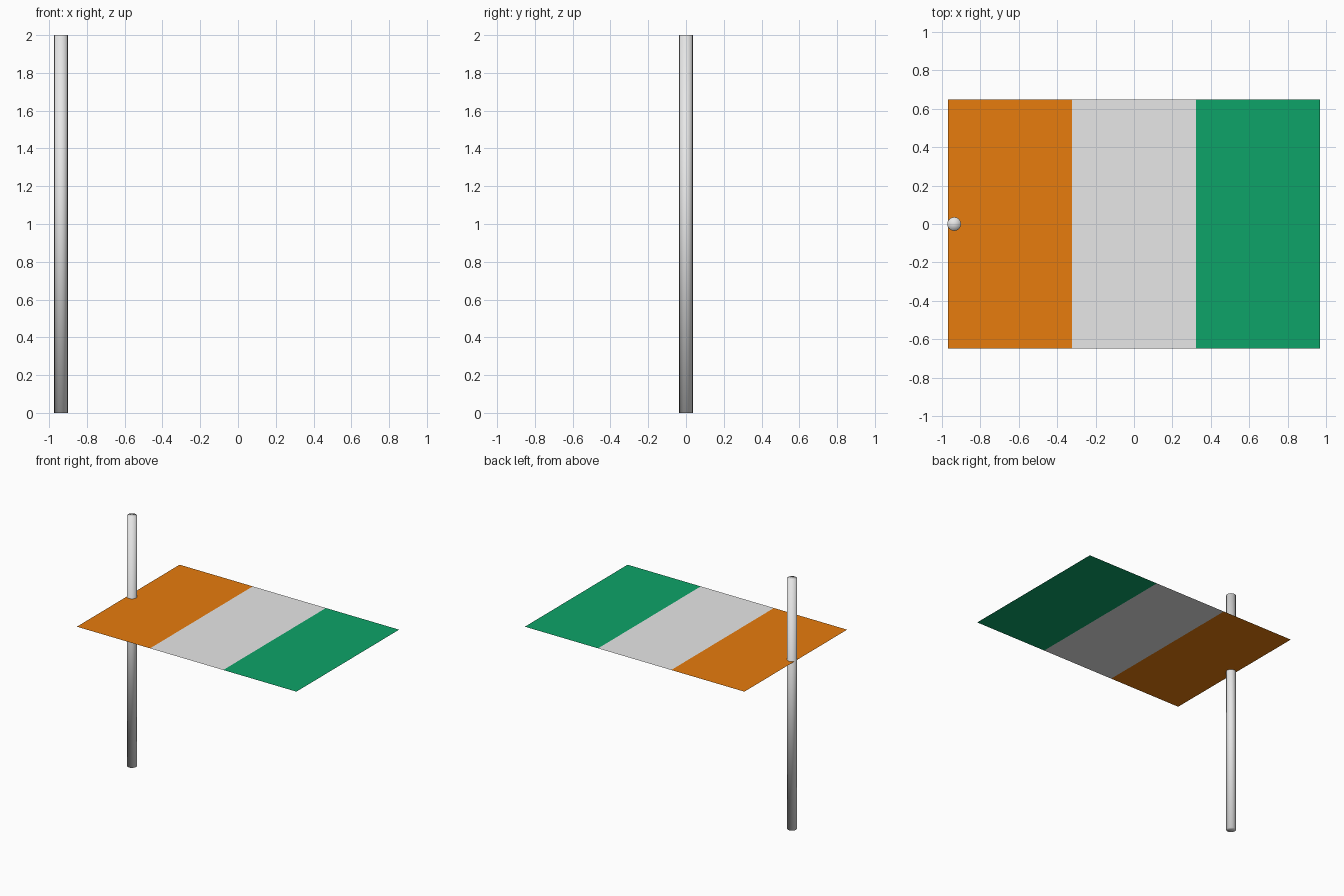
import bpy, bmesh

if "Cube" in bpy.data.objects:
    bpy.data.objects.remove(bpy.data.objects["Cube"])

def mat(name, rgb):
    m = bpy.data.materials.new(name)
    m.diffuse_color = (*rgb, 1.0)
    m.use_nodes = True
    m.node_tree.nodes["Principled BSDF"].inputs["Base Color"].default_value = m.diffuse_color
    return m

def add(name, bm, mats):
    me = bpy.data.meshes.new(name)
    bm.to_mesh(me)
    bm.free()
    for m in mats:
        me.materials.append(m)
    ob = bpy.data.objects.new(name, me)
    bpy.context.collection.objects.link(ob)
    return ob

orange = mat("orange", (0.80, 0.20, 0.004))
white = mat("white", (0.80, 0.80, 0.80))
green = mat("green", (0.004, 0.37, 0.14))
grey = mat("pole grey", (0.80, 0.80, 0.80))

# Flag: single flat sheet in three equal vertical bands
HX, HY, Z = 0.97, 0.648, 1.35
bm = bmesh.new()
cols = []
for i in range(4):
    x = -HX + 2 * HX * i / 3
    cols.append([bm.verts.new((x, y, Z)) for y in (-HY, HY)])
for i in range(3):
    a, b = cols[i], cols[i + 1]
    bm.faces.new((a[0], b[0], b[1], a[1])).material_index = i
add("flag", bm, [orange, white, green])

# Pole: capped tube, smooth shaded all over
bm = bmesh.new()
bmesh.ops.create_cone(bm, cap_ends=True, cap_tris=True, segments=16,
                      radius1=0.036, radius2=0.036, depth=2.0)
bmesh.ops.translate(bm, verts=bm.verts, vec=(-0.937, 0, 1.0))
for f in bm.faces:
    f.smooth = True
add("pole", bm, [grey])
